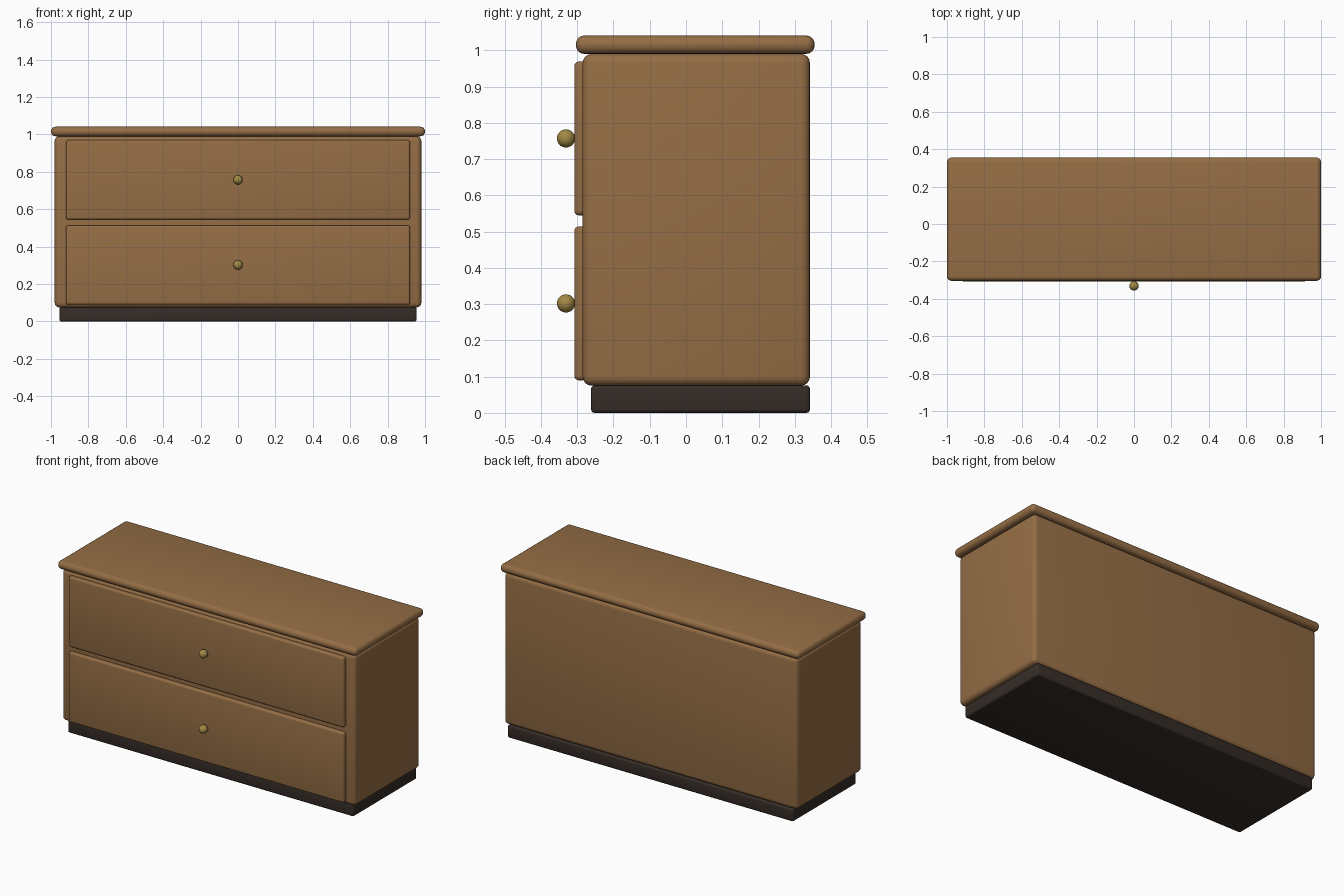
import bpy
from math import radians

if "Cube" in bpy.data.objects:
    bpy.data.objects.remove(bpy.data.objects["Cube"])


def material(name, color):
    m = bpy.data.materials.new(name)
    m.diffuse_color = color
    m.use_nodes = True
    m.node_tree.nodes["Principled BSDF"].inputs["Base Color"].default_value = m.diffuse_color
    return m


wood = material("wood", (0.30, 0.155, 0.06, 1))
dark = material("dark_wood", (0.035, 0.025, 0.02, 1))
brass = material("brass", (0.36, 0.25, 0.06, 1))


def rounded_box(name, lo, hi, radius, mat, segments=4):
    """Box between two corners with rounded edges."""
    bpy.ops.mesh.primitive_cube_add(size=1, location=[(a + b) / 2 for a, b in zip(lo, hi)])
    ob = bpy.context.object
    ob.name = name
    ob.scale = [b - a for a, b in zip(lo, hi)]
    bpy.ops.object.transform_apply(location=False, rotation=False, scale=True)
    bev = ob.modifiers.new("round_edges", 'BEVEL')
    bev.width = radius
    bev.segments = segments
    bpy.ops.object.modifier_apply(modifier=bev.name)
    ob.data.materials.append(mat)
    bpy.ops.object.shade_smooth_by_angle(angle=radians(35))
    return ob


# Carcass, top board and recessed plinth
rounded_box("plinth", (-0.955, -0.262, 0), (0.955, 0.342, 0.076), 0.01, dark, 3)
rounded_box("cabinet_body", (-0.98, -0.285, 0.075), (0.98, 0.342, 0.99), 0.025, wood)
rounded_box("top_board", (-1, -0.304, 0.99), (1, 0.355, 1.041), 0.024, wood)

# Two drawer fronts, each with a round knob
for label, z in (("lower", 0.302), ("upper", 0.757)):
    rounded_box(label + "_drawer_front", (-0.92, -0.308, z - 0.212),
                (0.92, -0.272, z + 0.212), 0.012, wood)
    bpy.ops.mesh.primitive_uv_sphere_add(segments=24, ring_count=16, radius=0.025,
                                         location=(0, -0.331, z))
    knob = bpy.context.object
    knob.name = label + "_knob"
    knob.data.materials.append(brass)
    bpy.ops.object.shade_smooth()
